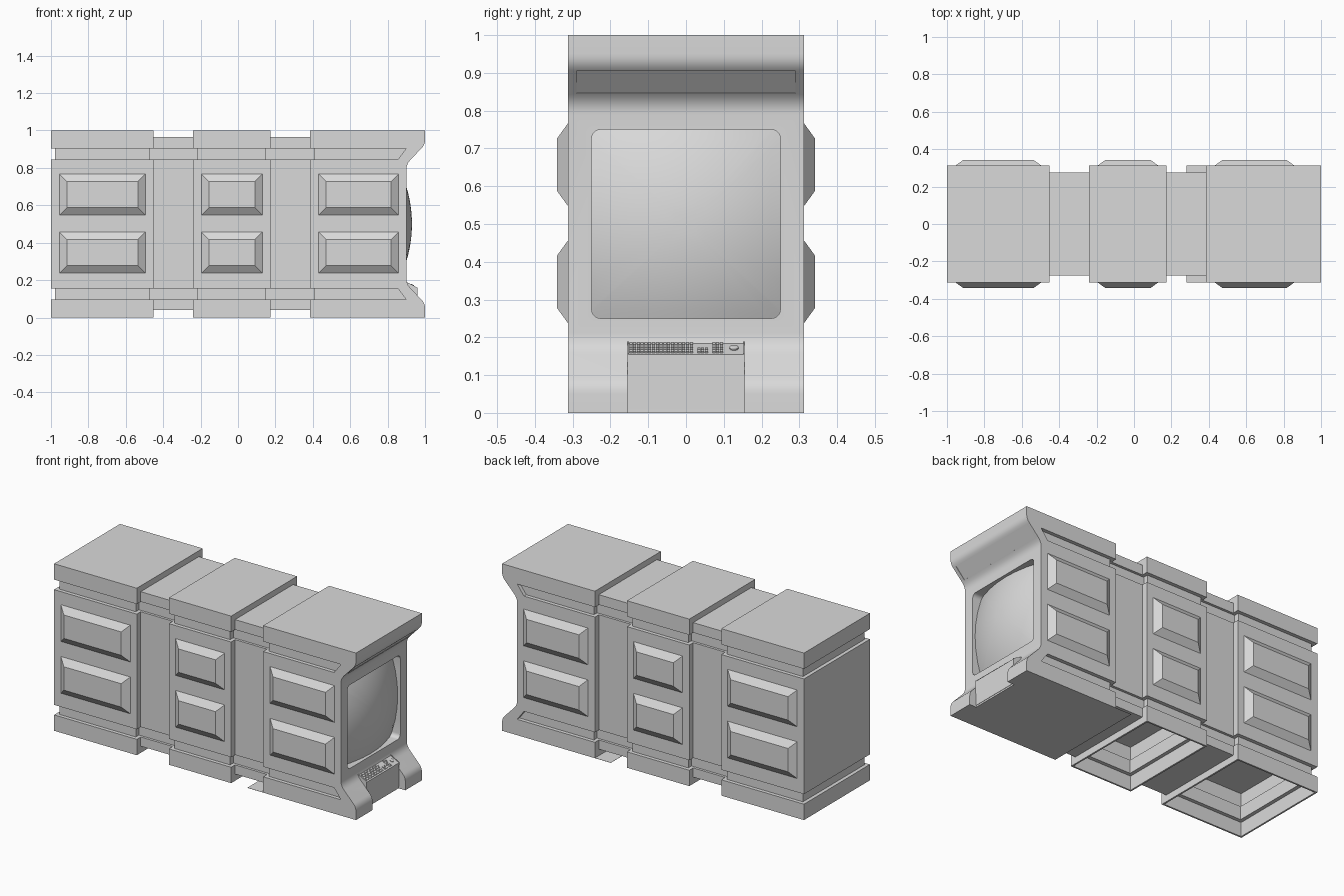
import bpy, bmesh, math
from mathutils import Vector

old = bpy.data.objects.get("Cube")
if old:
    bpy.data.objects.remove(old, do_unlink=True)

GREY = (0.7, 0.7, 0.7, 1)
mat = bpy.data.materials.new("light_grey")
mat.use_nodes = True
mat.diffuse_color = GREY
mat.node_tree.nodes["Principled BSDF"].inputs["Base Color"].default_value = GREY

HALF = 0.312           # half depth of the large sections
BAND = (0.095, 0.155)  # lower groove, mirrored at the top


def finish(name, bm):
    bmesh.ops.recalc_face_normals(bm, faces=bm.faces)
    mesh = bpy.data.meshes.new(name)
    bm.to_mesh(mesh)
    bm.free()
    mesh.materials.append(mat)
    ob = bpy.data.objects.new(name, mesh)
    bpy.context.collection.objects.link(ob)
    return ob


def loft(name, rings):
    """Closed solid through rings that share a point count."""
    bm = bmesh.new()
    loops = [[bm.verts.new(p) for p in ring] for ring in rings]
    for a, b in zip(loops, loops[1:]):
        for i in range(len(a)):
            j = (i + 1) % len(a)
            bm.faces.new((a[i], a[j], b[j], b[i]))
    bm.faces.new(loops[0])
    bm.faces.new(loops[-1])
    return finish(name, bm)


def prism(name, pts, y0, y1):
    return loft(name, [[(x, y, z) for x, z in pts] for y in (y0, y1)])


def box(name, x0, x1, y0, y1, z0, z1):
    return prism(name, [(x0, z0), (x1, z0), (x1, z1), (x0, z1)], y0, y1)


def stack(name, x0, x1, hy, levels):
    """Stacked rectangles; each level is z, x inset, y inset."""
    return loft(name, [[(x0 + dx, dy - hy, z), (x1 - dx, dy - hy, z),
                        (x1 - dx, hy - dy, z), (x0 + dx, hy - dy, z)]
                       for z, dx, dy in levels])


def grooved(z0, z1, dx, dy):
    a, b = BAND
    return [(z0, 0, 0), (a, 0, 0), (a, dx, dy), (b, dx, dy), (b, 0, 0),
            (1 - b, 0, 0), (1 - b, dx, dy), (1 - a, dx, dy), (1 - a, 0, 0), (z1, 0, 0)]


def cut(target, cutter):
    mod = target.modifiers.new("cut", 'BOOLEAN')
    mod.operation, mod.solver, mod.object = 'DIFFERENCE', 'EXACT', cutter
    bpy.context.view_layer.objects.active = target
    bpy.ops.object.modifier_apply(modifier=mod.name)
    bpy.data.objects.remove(cutter, do_unlink=True)


def smooth(ob):
    bpy.ops.object.select_all(action='DESELECT')
    ob.select_set(True)
    bpy.context.view_layer.objects.active = ob
    bpy.ops.object.shade_smooth_by_angle(angle=math.radians(30))


def bend(p0, p1, p2, n=5):
    p0, p1, p2 = Vector(p0), Vector(p1), Vector(p2)
    return [tuple(p0.lerp(p1, i / n).lerp(p1.lerp(p2, i / n), i / n)) for i in range(n + 1)]


# Rear and middle sections, hollow underneath
WALL = 0.01
for name, x0, x1 in (("rear_section", -1, -0.452), ("middle_section", -0.24, 0.173)):
    body = stack(name, x0, x1, HALF, grooved(0, 1, 0.022, 0.022))
    a, b = BAND
    hollow = stack("hollow_cutter", x0 + WALL, x1 - WALL, HALF - WALL,
                   [(-0.1, 0, 0), (a - WALL, 0, 0), (a - WALL, 0.022, 0.022),
                    (b + WALL, 0.022, 0.022), (b + WALL, 0, 0), (0.26, 0, 0)])
    cut(body, hollow)

# Narrow connectors between the sections
for name, x0, x1 in (("rear_connector", -0.457, -0.235), ("front_connector", 0.168, 0.39)):
    stack(name, x0, x1, 0.275, grooved(0.04, 0.965, -0.02, 0.015))

# Screen section: side profile with flared top and foot
upper = (bend((0.9, 0.79), (0.9, 0.82), (0.921, 0.842))
         + bend((0.983, 0.907), (1, 0.925), (1, 0.95)) + [(1, 1)])
lower = [(x, 1 - z) for x, z in reversed(upper)]
front = prism("screen_section", [(0.385, 0)] + lower + upper + [(0.385, 1)], -HALF, HALF)

# Side grooves with slanted ends
for flip in (False, True):
    pts = [(0.3, 0.845), (0.855, 0.845), (0.9, 0.905), (0.3, 0.905)]
    if flip:
        pts = [(x, 1 - z) for x, z in pts]
    for s in (-1, 1):
        cut(front, prism("groove_cutter", pts, s * (HALF - 0.022), s * 0.5))
    zs = [z for _, z in pts]
    cut(front, box("groove_cutter", 0.3, 0.407, -0.5, 0.5, min(zs), max(zs)))

# Recessed strip on the slanted underside of the hood
low, high = Vector((0.924, 0.845)), Vector((0.981, 0.905))
n = Vector((0.725, -0.689))
cut(front, prism("strip_cutter", [low - n * 0.002, low + n * 0.03,
                                  high + n * 0.03, high - n * 0.004], -0.29, 0.29))

# Notch between the feet
cut(front, box("notch_cutter", 0.955, 1.1, -0.155, 0.155, -0.1, 0.25))


# Screen recess and bulging glass
def rounded(size, radius, steps=5, splits=6):
    """Rounded square with evenly split straight sides."""
    pts = []
    flat = size - radius
    for k, (sy, sz) in enumerate(((1, 1), (-1, 1), (-1, -1), (1, -1))):
        for i in range(steps + 1):
            t = math.pi / 2 * (k + i / steps)
            pts.append((sy * flat + radius * math.cos(t), sz * flat + radius * math.sin(t)))
        y, z = pts[-1]
        for i in range(1, splits):
            d = 2 * flat * i / splits
            pts.append((y - math.sin(t) * d, z + math.cos(t) * d))
    return pts


outline = rounded(0.25, 0.025)
cut(front, loft("screen_cutter", [[(x, y, z + 0.5) for y, z in outline] for x in (0.8, 1.2)]))
smooth(front)

rings = [[(0.79, y, z + 0.5) for y, z in outline]]
for i in range(10):
    f = 1 - i / 10
    rings.append([(0.93 - 0.75 * f * f * (y * y + z * z), y * f, z * f + 0.5)
                  for y, z in outline])
smooth(loft("screen_glass", rings))

# Floor plate reaching back under the connector
box("floor_plate", 0.28, 0.9, -HALF, HALF, 0, 0.001)

# Raised side panels
for x0, x1 in ((-0.955, -0.495), (-0.195, 0.13), (0.431, 0.858)):
    for z0 in (0.237, 0.547):
        z1 = z0 + 0.22
        for s in (-1, 1):
            rings = [[(x0 + d, s * y, z0 + d), (x1 - d, s * y, z0 + d),
                      (x1 - d, s * y, z1 - d), (x0 + d, s * y, z1 - d)]
                     for y, d in ((HALF - 0.005, 0), (HALF, 0), (0.341, 0.04))]
            loft("side_panel", rings)

# Keyboard tray, keys and round control
prism("keyboard_tray", [(0.885, 0.01), (0.957, 0.01), (0.96, 0.155), (0.9, 0.186), (0.885, 0.186)],
      -0.155, 0.155)
top, edge = Vector((0.9, 0.186)), Vector((0.96, 0.155))
up = Vector((0.46, 0.89)) * 0.004


def key(y0, y1, f0, f1):
    a, b = top.lerp(edge, f0), top.lerp(edge, f1)
    prism("key", [a - up, b - up, b + up, a + up], y0, y1)


for row in range(4):
    f = 0.12 + row * 0.2
    for col in range(25):
        y = -0.15 + col * 0.01
        if col in (17, 21) or (row < 2 and 17 < col < 21):
            continue
        key(y, y + 0.008, f, f + 0.15)
for s in (-1, 1):
    key(s * 0.1535 - 0.0015, s * 0.1535 + 0.0015, 0, 1)

centre = top.lerp(edge, 0.5)
along = (edge - top).normalized()
circle = [(math.cos(t * math.pi / 8), math.sin(t * math.pi / 8)) for t in range(16)]
rings = []
for lift, r in ((-1, 0.012), (1, 0.012), (1.6, 0.008)):
    c = centre + up * lift
    rings.append([(c.x + along.x * r * u, 0.127 + r * v, c.y + along.y * r * u) for u, v in circle])
loft("round_control", rings)
